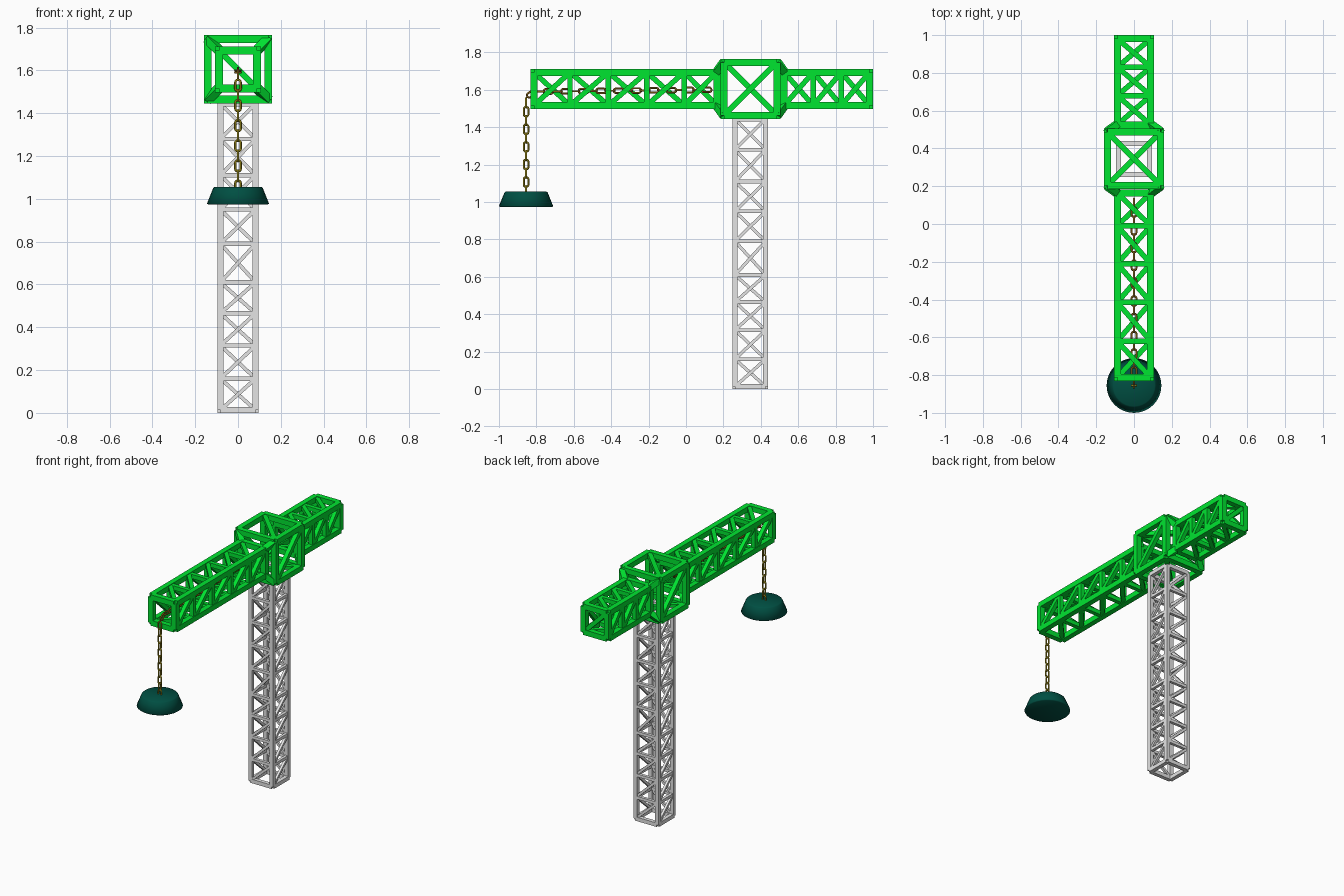
import bpy, bmesh, math
from mathutils import Vector, Matrix

if "Cube" in bpy.data.objects:
    bpy.data.objects.remove(bpy.data.objects["Cube"])


def material(name, rgb):
    m = bpy.data.materials.new(name)
    m.diffuse_color = (*rgb, 1)
    m.use_nodes = True
    m.node_tree.nodes["Principled BSDF"].inputs["Base Color"].default_value = m.diffuse_color
    return m


GREEN = material("bright green", (0.0, 0.78, 0.03))
GREY = material("light grey", (0.78, 0.78, 0.78))
TEAL = material("dark teal", (0.0, 0.078, 0.055))
OLIVE = material("olive", (0.32, 0.25, 0.01))
BROWN = material("brown", (0.27, 0.14, 0.01))


def finish(bm, name, mat, angle=None):
    bmesh.ops.recalc_face_normals(bm, faces=bm.faces)
    me = bpy.data.meshes.new(name)
    bm.to_mesh(me)
    bm.free()
    me.materials.append(mat)
    ob = bpy.data.objects.new(name, me)
    bpy.context.collection.objects.link(ob)
    if angle:
        bpy.context.view_layer.objects.active = ob
        ob.select_set(True)
        bpy.ops.object.shade_smooth_by_angle(angle=math.radians(angle))
        ob.select_set(False)
    return ob


def frame(direction, ref):
    z = direction.normalized()
    x = (ref - z * ref.dot(z)).normalized()
    return Matrix((x, z.cross(x), z)).transposed().to_4x4()


def beam(bm, a, b, w, ref):
    """Square bar of width w with a flat side facing ref."""
    d = b - a
    m = Matrix.Translation((a + b) / 2) @ frame(d, ref) @ Matrix.Diagonal((w, w, d.length, 1))
    bmesh.ops.create_cube(bm, size=1, matrix=m)


def truss(name, mat, rings, chord, cross, diag, end_brace=False):
    """Square lattice through rings of four corners, one diagonal per bay face."""
    bm = bmesh.new()
    axis = rings[-1][0] - rings[0][0]
    for i, ring in enumerate(rings):
        w = chord if i in (0, len(rings) - 1) else cross
        for k in range(4):
            beam(bm, ring[k], ring[(k + 1) % 4], w, axis)
    for lo, hi in zip(rings, rings[1:]):
        for k in range(4):
            n = (k + 1) % 4
            side = lo[n] - lo[k]
            beam(bm, lo[k], hi[k], chord, side)
            if (hi[k] - lo[k]).length > 0.1:
                beam(bm, lo[k], hi[n], diag, side.cross(hi[k] - lo[k]))
    if end_brace:
        beam(bm, rings[-1][0], rings[-1][2], diag, Vector((0, 1, 0)))
    return finish(bm, name, mat)


SQUARE = [(1, -1), (1, 1), (-1, 1), (-1, -1)]


def arm_ring(y, h):
    return [Vector((sx * h, y, 1.605 + sz * h)) for sx, sz in SQUARE]


def mast_ring(z):
    return [Vector((sx * 0.082, 0.344 + sy * 0.082, z)) for sx, sy in SQUARE]


# Mast
levels = [0.0135, 0.16, 0.315, 0.465, 0.61, 0.79, 0.95, 1.11, 1.28, 1.445]
truss("mast", GREY, [mast_ring(z) for z in levels], 0.027, 0.020, 0.017)

# Arm, turret box and counter arm
S, B = 0.0885, 0.1415
truss("jib", GREEN, [arm_ring(y, S) for y in (-0.813, -0.62, -0.415, -0.21, -0.01, 0.165)],
      0.037, 0.029, 0.028)
truss("turret_frame", GREEN,
      [arm_ring(0.165, S), arm_ring(0.203, B), arm_ring(0.487, B), arm_ring(0.525, S)],
      0.037, 0.037, 0.030)
truss("counter_jib", GREEN, [arm_ring(y, S) for y in (0.525, 0.68, 0.83, 0.981)],
      0.037, 0.029, 0.028, end_brace=True)


def link(bm, pos, direction, flat):
    """Stadium-shaped chain link lying in the plane of direction and flat."""
    m = Matrix.Translation(pos) @ frame(direction, flat)
    R, r, half, N, M = 0.0125, 0.0054, 0.0135, 16, 6
    grid = []
    for i in range(N):
        t = 2 * math.pi * (i + 0.5) / N
        row = []
        for j in range(M):
            p = 2 * math.pi * j / M
            q = R + r * math.cos(p)
            row.append(bm.verts.new(m @ Vector((
                q * math.cos(t), r * math.sin(p),
                q * math.sin(t) + math.copysign(half, math.sin(t))))))
        grid.append(row)
    for i in range(N):
        for j in range(M):
            i2, j2 = (i + 1) % N, (j + 1) % M
            bm.faces.new((grid[i][j], grid[i2][j], grid[i2][j2], grid[i][j2]))


X, Y, Z = Vector((1, 0, 0)), Vector((0, 1, 0)), Vector((0, 0, 1))

# Chain inside the arm
bm = bmesh.new()
for i in range(20):
    link(bm, Vector((0, 0.11 - 0.047 * i, 1.60 - 0.0005 * i)), Y, Z if i % 2 == 0 else X)
link(bm, Vector((0, -0.827, 1.579)), Vector((0, 0.8, 0.6)), Z)
finish(bm, "arm_chain", BROWN, 70)

# Chain hanging from the tip
bm = bmesh.new()
for i in range(11):
    link(bm, Vector((0, -0.855, 1.53 - 0.047 * i)), Z, Y if i % 2 else X)
finish(bm, "hanging_chain", OLIVE, 70)

# Round weight: lathed profile
bm = bmesh.new()
profile = [(0, 0.973), (0.138, 0.973), (0.145, 0.978), (0.116, 1.05), (0.109, 1.056), (0, 1.056)]
vs = [bm.verts.new((r, -0.855, z)) for r, z in profile]
es = [bm.edges.new(p) for p in zip(vs, vs[1:])]
bmesh.ops.spin(bm, geom=vs + es, cent=(0, -0.855, 0), axis=(0, 0, 1),
               angle=2 * math.pi, steps=32, use_duplicate=False)
bmesh.ops.remove_doubles(bm, verts=bm.verts, dist=0.0005)
finish(bm, "weight", TEAL, 80)
